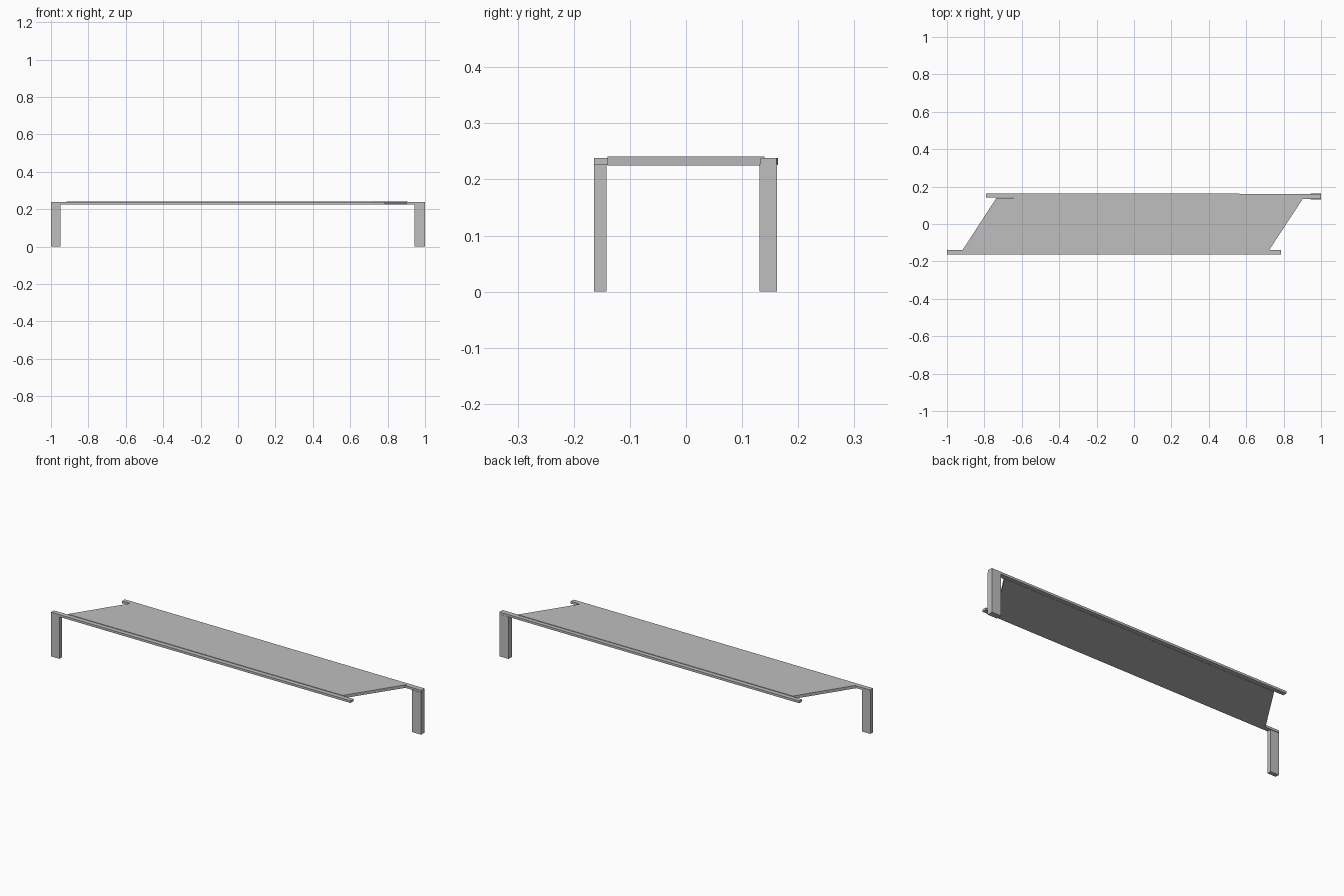
import bpy
import bmesh

cube = bpy.data.objects.get("Cube")
if cube:
    bpy.data.objects.remove(cube, do_unlink=True)

grey = bpy.data.materials.new("plain grey")
grey.use_nodes = True
colour = (0.52, 0.52, 0.52, 1)
grey.diffuse_color = colour
grey.node_tree.nodes["Principled BSDF"].inputs["Base Color"].default_value = colour


def prism(name, outline, z0, z1):
    """Extrude a flat outline from z0 up to z1."""
    bm = bmesh.new()
    face = bm.faces.new([bm.verts.new((x, y, z0)) for x, y in outline])
    top = bmesh.ops.extrude_face_region(bm, geom=[face])["geom"]
    for v in top:
        if isinstance(v, bmesh.types.BMVert):
            v.co.z = z1
    bmesh.ops.recalc_face_normals(bm, faces=bm.faces)
    mesh = bpy.data.meshes.new(name)
    bm.to_mesh(mesh)
    bm.free()
    mesh.materials.append(grey)
    obj = bpy.data.objects.new(name, mesh)
    bpy.context.collection.objects.link(obj)
    return obj


def box(name, x0, x1, y0, y1, z0, z1):
    return prism(name, [(x0, y0), (x1, y0), (x1, y1), (x0, y1)], z0, z1)


# Slanted deck between the rails
prism("deck", [(-0.917, -0.14), (0.722, -0.14), (0.906, 0.14), (-0.735, 0.14)],
      0.225, 0.241)

# Long side rails, each overhanging the deck at both ends
box("front_rail", -1, 0.785, -0.164, -0.139, 0.226, 0.238)
prism("back_rail", [(-0.79, 0.141), (1, 0.133), (1, 0.161), (-0.79, 0.164)],
      0.226, 0.238)

# One upright leg at opposite corners
box("front_leg", -1, -0.95, -0.164, -0.142, 0, 0.227)
box("back_leg", 0.945, 1, 0.131, 0.162, 0, 0.227)
